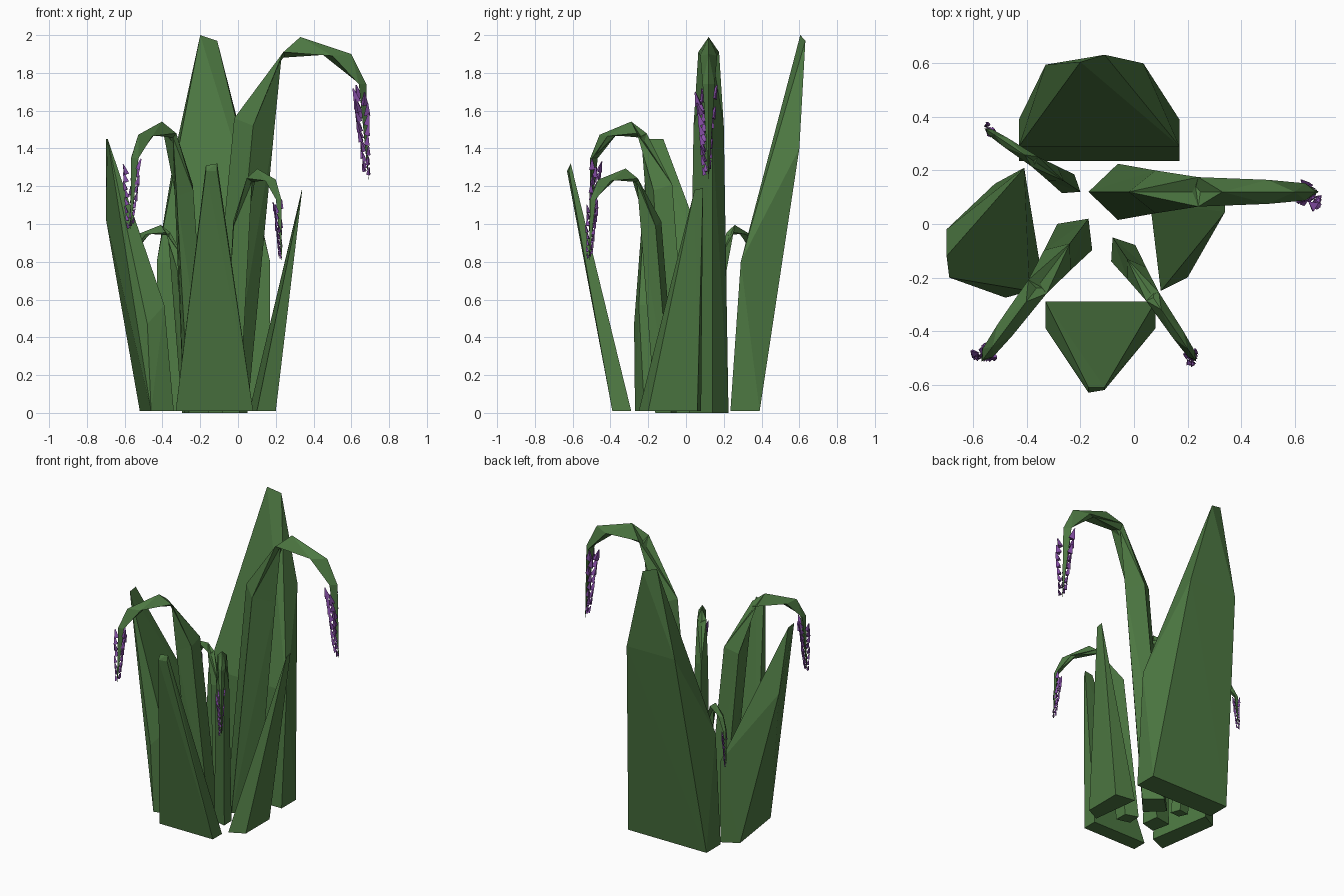
import bpy, bmesh, math, random
from mathutils import Vector, Matrix

if "Cube" in bpy.data.objects:
    bpy.data.objects.remove(bpy.data.objects["Cube"])

random.seed(4)


def material(name, rgb):
    m = bpy.data.materials.new(name)
    m.diffuse_color = (*rgb, 1)
    m.use_nodes = True
    m.node_tree.nodes["Principled BSDF"].inputs["Base Color"].default_value = m.diffuse_color
    return m


GREEN = material("leaf_green", (0.075, 0.19, 0.055))
PURPLE = material("petal_purple", (0.25, 0.08, 0.4))


def finish(name, bm, mat):
    bmesh.ops.recalc_face_normals(bm, faces=bm.faces)
    me = bpy.data.meshes.new(name)
    bm.to_mesh(me)
    bm.free()
    me.materials.append(mat)
    ob = bpy.data.objects.new(name, me)
    bpy.context.collection.objects.link(ob)
    return ob


def leaf(name, base, upper):
    """Faceted blade: a base outline at ground level and a few upper corners."""
    bm = bmesh.new()
    for p in [(x, y, 0.01) for x, y in base] + upper:
        bm.verts.new(p)
    res = bmesh.ops.convex_hull(bm, input=bm.verts)
    inner = [v for v in res["geom_interior"] if isinstance(v, bmesh.types.BMVert)]
    bmesh.ops.delete(bm, geom=inner, context="VERTS")
    return finish(name, bm, GREEN)


# Broad leaves around the clump
leaf("back_leaf", [(-.43, .235), (.17, .235), (.17, .39), (-.43, .39)],
     [(-.43, .29, .8), (.17, .29, .8), (-.33, .595, 1.4), (.035, .6, 1.4),
      (-.2, .605, 2), (-.11, .632, 1.97)])
leaf("front_leaf", [(-.33, -.29), (.08, -.29), (.08, -.39), (-.33, -.39)],
     [(-.17, -.61, 1.31), (-.11, -.61, 1.32), (-.17, -.63, 1.28), (-.11, -.62, 1.28)])
leaf("left_leaf", [(-.52, .15), (-.41, .21), (-.34, -.22), (-.46, -.27)],
     [(-.48, -.275, .47), (-.39, -.25, .57), (-.41, .21, .57), (-.7, -.02, 1.03),
      (-.7, -.12, 1.45), (-.69, -.2, 1.45)])
leaf("right_leaf", [(.1, -.25), (.2, -.2), (.2, .06), (.06, .08)],
     [(.27, -.04, .6), (.34, .045, 1.18), (.34, .09, 1.19)])

# Stem stations: (outer r, outer z), (side r, side z, half width), (inner r, inner z)
STATIONS = [
    ((0, 0), (.11, 0, .105), (.22, 0)),
    ((.15, 1.56), (.25, 1.52, .08), (.36, 1.48)),
    ((.5, 1.99), (.41, 1.91, .055), (.4, 1.88)),
    ((.77, 1.9), (.67, 1.89, .045), (.62, 1.895)),
    ((.85, 1.74), (.81, 1.74, .032), (.79, 1.76)),
]


def flower_stem(name, origin, direction, scale, width=1.0):
    """Arching four-sided stem with a hanging flower spike."""
    angle = math.atan2(direction[1], direction[0])
    place = (Matrix.Translation((*origin, 0)) @ Matrix.Rotation(angle, 4, "Z")
             @ Matrix.Diagonal((scale, scale * width, scale, 1)))
    bm = bmesh.new()
    rings = []
    for (ro, zo), (rs, zs, w), (ri, zi) in STATIONS:
        pts = [(ro, 0, zo), (rs, -w, zs), (ri, .02, zi), (rs, w, zs)]
        rings.append([bm.verts.new(p) for p in pts])
    for a, b in zip(rings, rings[1:]):
        for i in range(4):
            j = (i + 1) % 4
            bm.faces.new((a[i], a[j], b[j], b[i]))
    bm.faces.new(rings[0])
    # thin hanging stalk drawn to a point
    tip = bm.verts.new((.86, 0, 1.23))
    for i in range(4):
        mid = rings[-1]
        bm.faces.new((mid[i], mid[(i + 1) % 4], tip)) if i in (0, 3) else None
    bm.faces.new((mid[1], mid[3], tip))
    bm.faces.new((mid[1], mid[2], mid[3]))
    bmesh.ops.transform(bm, matrix=place, verts=bm.verts)
    bmesh.ops.triangulate(bm, faces=bm.faces)
    finish(name, bm, GREEN)

    # small three-sided bells around the stalk
    bm = bmesh.new()
    count = 24
    for k in range(count):
        t = k / (count - 1)
        a = math.radians(180 + 75 * ((k % 3) - .6)) + random.uniform(-.25, .25)
        spread = .055 * (1 - .65 * t)
        size = 1 - .45 * t
        pos = Vector((.835 + .02 * t + spread * math.cos(a), -.008 + spread * math.sin(a),
                      1.70 - .42 * t))
        turn = (Matrix.Translation(pos)
                @ Matrix.Rotation(a, 4, "Z") @ Matrix.Rotation(.3, 4, "Y")
                @ Matrix.Rotation(random.uniform(0, 6), 4, "Z"))
        bmesh.ops.create_cone(bm, segments=3, radius1=.024 * size, radius2=.004,
                              depth=.075 * size, cap_ends=True, matrix=place @ turn)
    finish(name + "_blossoms", bm, PURPLE)


# Four copies of the same stem at different sizes and headings
flower_stem("tall_stem", (-.17, .12), (1, 0), 1)
flower_stem("left_stem", (-.17, .02), (-.6, -.8), .775)
flower_stem("front_stem", (-.08, -.05), (.56, -.83), .65, .8)
flower_stem("small_stem", (-.2, .12), (-.83, .55), .5, .8)
